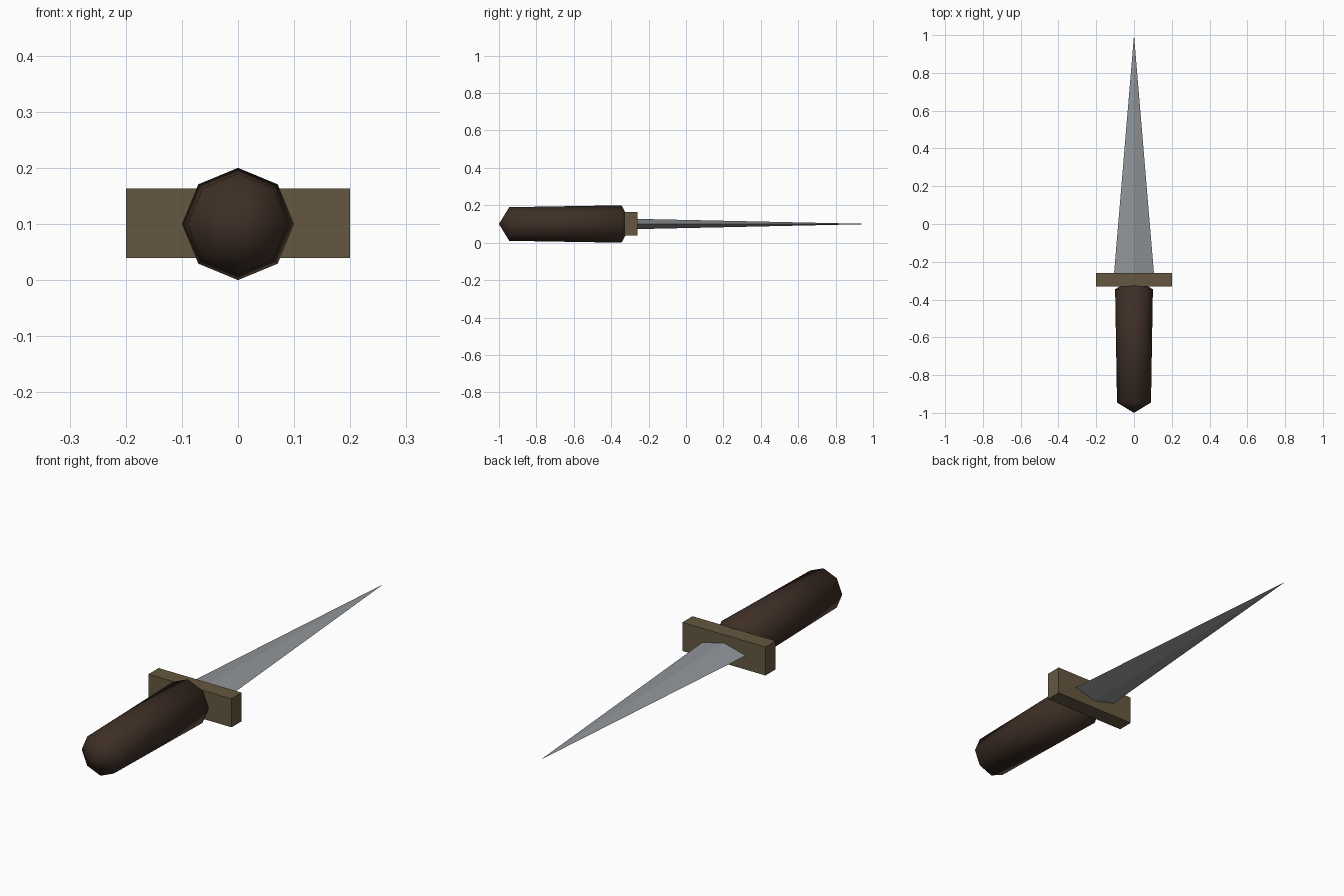
import bpy, bmesh, math
from mathutils import Vector

cube = bpy.data.objects.get("Cube")
if cube:
    bpy.data.objects.remove(cube)

MID_Z = 0.1


def make_material(name, rgb):
    mat = bpy.data.materials.new(name)
    mat.use_nodes = True
    mat.diffuse_color = (*rgb, 1)
    mat.node_tree.nodes["Principled BSDF"].inputs["Base Color"].default_value = (*rgb, 1)
    return mat


def make_object(name, bm, mat, smooth=False):
    bmesh.ops.recalc_face_normals(bm, faces=bm.faces[:])
    for face in bm.faces:
        face.smooth = smooth
    mesh = bpy.data.meshes.new(name)
    bm.to_mesh(mesh)
    bm.free()
    mesh.materials.append(mat)
    obj = bpy.data.objects.new(name, mesh)
    bpy.context.collection.objects.link(obj)
    return obj


def spindle(name, mat, sides, start, rings, end, smooth=False):
    """Pointed solid along y; each ring is (y, half width, half height)."""
    bm = bmesh.new()
    loops = []
    for y, rx, rz in rings:
        angles = [2 * math.pi * i / sides for i in range(sides)]
        loops.append([bm.verts.new((rx * math.cos(a), y, MID_Z + rz * math.sin(a)))
                      for a in angles])
    tips = [bm.verts.new((0, y, MID_Z)) for y in (start, end)]
    for i in range(sides):
        j = (i + 1) % sides
        bm.faces.new((tips[0], loops[0][i], loops[0][j]))
        for a, b in zip(loops, loops[1:]):
            bm.faces.new((a[i], b[i], b[j], a[j]))
        bm.faces.new((tips[1], loops[-1][j], loops[-1][i]))
    return make_object(name, bm, mat, smooth)


leather = make_material("dark brown grip", (0.048, 0.028, 0.019))
bronze = make_material("dull bronze", (0.130, 0.097, 0.052))
steel = make_material("grey steel", (0.28, 0.30, 0.32))

# Eight-sided grip with pointed ends
spindle("handle", leather, 8, -1.0,
        [(-0.945, 0.09, 0.09), (-0.345, 0.1, 0.1)], -0.29, smooth=True)

# Diamond-section blade, its base sunk into the guard
spindle("blade", steel, 4, -0.29, [(-0.29, 0.108, 0.028)], 1.0)

# Cross guard
bm = bmesh.new()
bmesh.ops.create_cube(bm, size=1)
bmesh.ops.scale(bm, vec=Vector((0.4, 0.07, 0.124)), verts=bm.verts[:])
bmesh.ops.translate(bm, vec=Vector((0, -0.295, 0.101)), verts=bm.verts[:])
make_object("guard", bm, bronze)
